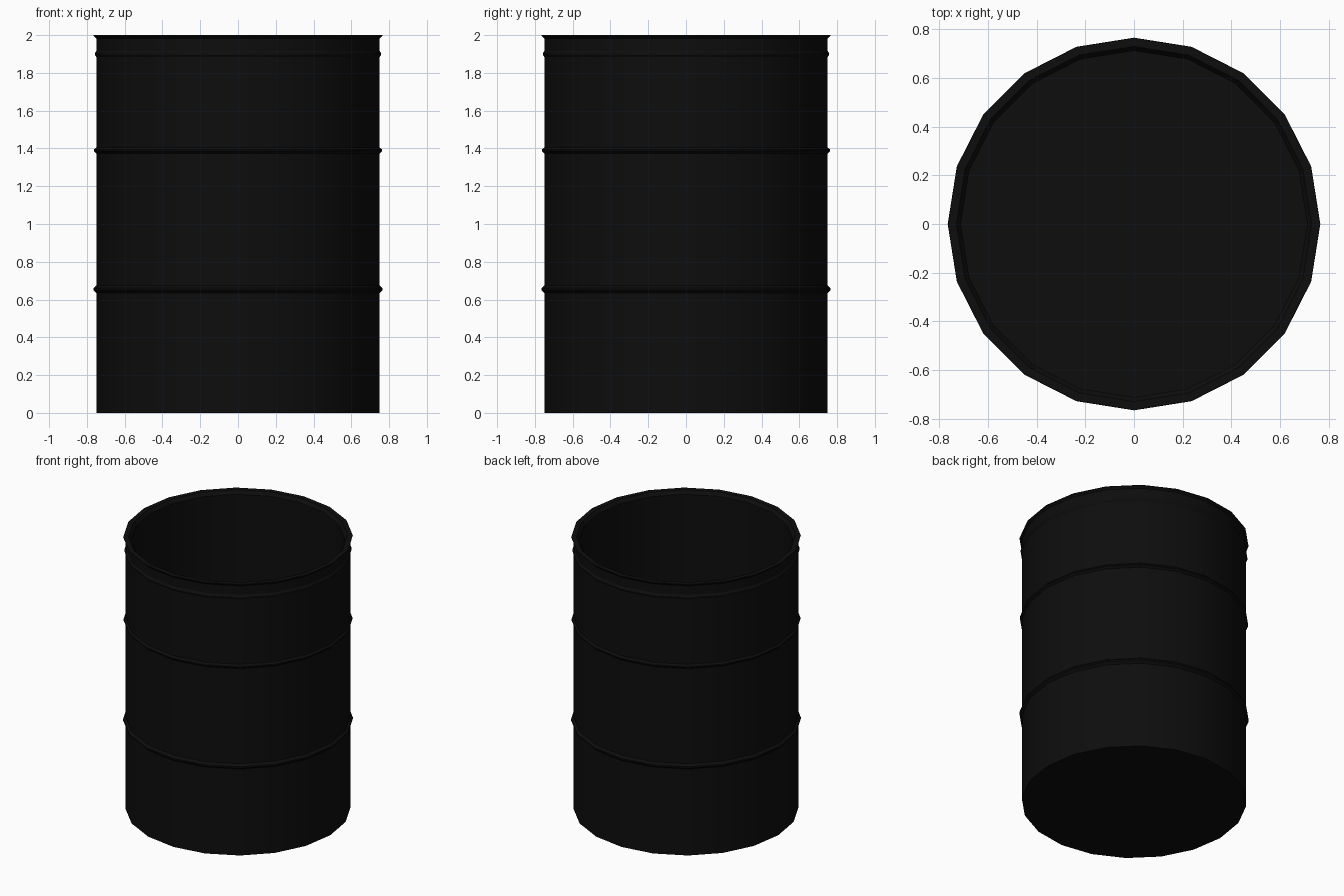
import bpy, bmesh, math

if "Cube" in bpy.data.objects:
    bpy.data.objects.remove(bpy.data.objects["Cube"])

SIDES = 20

# Barrel cross-section (radius, height): underside, outer wall, rim, inner wall, floor
outer = [(0.75, 0.0)]
for z, r, h in [(0.655, 0.766, 0.02), (1.39, 0.763, 0.016), (1.9, 0.758, 0.016)]:
    outer += [(0.75, z - h), (r, z - h * 0.25), (r, z + h * 0.25), (0.75, z + h)]
rim = [(0.75, 1.982), (0.765, 1.996), (0.765, 2.0), (0.73, 2.0)]
inner = [(0.712, 1.975), (0.712, 0.03)]
profile = outer + rim + inner

# Lathe the section and close the underside and the floor
bm = bmesh.new()
rings = []
for r, z in profile:
    rings.append([bm.verts.new((r * math.cos(2 * math.pi * i / SIDES),
                                r * math.sin(2 * math.pi * i / SIDES), z))
                  for i in range(SIDES)])
for a, b in zip(rings, rings[1:]):
    for i in range(SIDES):
        j = (i + 1) % SIDES
        bm.faces.new((a[i], a[j], b[j], b[i]))
bm.faces.new(rings[0][::-1])
bm.faces.new(rings[-1])
bmesh.ops.recalc_face_normals(bm, faces=bm.faces)
mesh = bpy.data.meshes.new("barrel")
bm.to_mesh(mesh)
bm.free()
barrel = bpy.data.objects.new("barrel", mesh)
bpy.context.collection.objects.link(barrel)

# Black paint
paint = bpy.data.materials.new("black_paint")
paint.diffuse_color = (0.004, 0.004, 0.004, 1)
paint.use_nodes = True
paint.node_tree.nodes["Principled BSDF"].inputs["Base Color"].default_value = paint.diffuse_color
mesh.materials.append(paint)

# Soft wall, crisp beads and rim
bpy.context.view_layer.objects.active = barrel
barrel.select_set(True)
bpy.ops.object.shade_smooth_by_angle(angle=math.radians(30))
